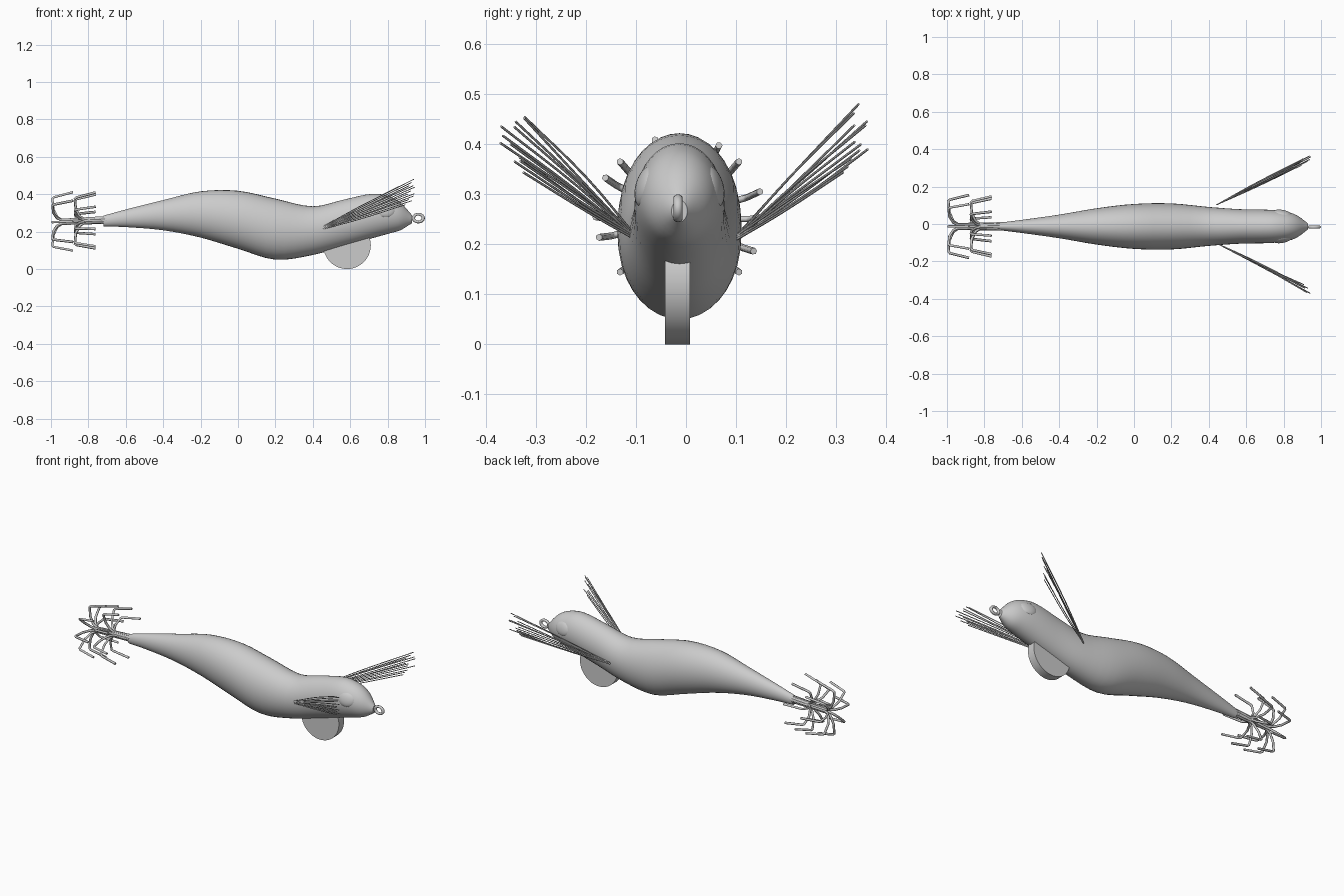
import bpy, math, random
from mathutils import Vector

random.seed(4)
if "Cube" in bpy.data.objects:
    bpy.data.objects.remove(bpy.data.objects["Cube"])

CY = -0.013  # centre plane of the lure

mat = bpy.data.materials.new("plain grey")
mat.use_nodes = True
grey = (0.6, 0.6, 0.6, 1)
mat.diffuse_color = grey
mat.node_tree.nodes["Principled BSDF"].inputs["Base Color"].default_value = grey


def finish(obj, name, smooth=None):
    obj.name = name
    obj.data.materials.append(mat)
    if smooth:
        bpy.ops.object.select_all(action="DESELECT")
        obj.select_set(True)
        bpy.context.view_layer.objects.active = obj
        bpy.ops.object.shade_smooth_by_angle(angle=math.radians(smooth))
    return obj


def wires(name, paths, radius, kind="POLY"):
    """Round wires along a list of paths, as one object."""
    curve = bpy.data.curves.new(name, "CURVE")
    curve.dimensions = "3D"
    curve.bevel_depth = radius
    curve.bevel_resolution = 1
    curve.use_fill_caps = True
    curve.resolution_u = 4
    for path in paths:
        spline = curve.splines.new(kind)
        if kind == "BEZIER":
            spline.bezier_points.add(len(path) - 1)
            for p, co in zip(spline.bezier_points, path):
                p.co = co
                p.handle_left_type = p.handle_right_type = "AUTO"
        else:
            spline.points.add(len(path) - 1)
            for p, co in zip(spline.points, path):
                p.co = (*co, 1)
    obj = bpy.data.objects.new(name, curve)
    bpy.context.collection.objects.link(obj)
    return finish(obj, name)


# Body: oval sections along x (x, top z, bottom z, half width)
stations = [Vector(s) for s in (
    (-0.72, 0.285, 0.228, 0.02), (-0.60, 0.318, 0.224, 0.035),
    (-0.40, 0.368, 0.207, 0.063), (-0.20, 0.415, 0.168, 0.097),
    (0.0, 0.418, 0.108, 0.120), (0.20, 0.376, 0.05, 0.123),
    (0.40, 0.335, 0.075, 0.104), (0.57, 0.372, 0.122, 0.092),
    (0.72, 0.402, 0.165, 0.089), (0.81, 0.388, 0.19, 0.080),
    (0.87, 0.354, 0.208, 0.06), (0.93, 0.288, 0.245, 0.016))]
SIDES, STEPS = 36, 4
sections = []
for i in range(len(stations) - 1):
    a, b = stations[i], stations[i + 1]
    before = stations[i - 1] if i else a
    after = stations[min(i + 2, len(stations) - 1)]
    ma = (b - before) * ((b[0] - a[0]) / (b[0] - before[0]))
    mb = (after - a) * ((b[0] - a[0]) / (after[0] - a[0]))
    for k in range(STEPS):
        t = k / STEPS
        sections.append(a * (2*t**3 - 3*t**2 + 1) + ma * (t**3 - 2*t**2 + t)
                        + b * (3*t**2 - 2*t**3) + mb * (t**3 - t**2))
sections.append(stations[-1])
verts, faces = [], []
for x, top, bottom, half in sections:
    for j in range(SIDES):
        a = math.tau * j / SIDES
        verts.append((x, CY + half * math.cos(a),
                      (top + bottom) / 2 + (top - bottom) / 2 * math.sin(a)))
for i in range(len(sections) - 1):
    for j in range(SIDES):
        k = (j + 1) % SIDES
        faces.append((i*SIDES + j, i*SIDES + k, (i+1)*SIDES + k, (i+1)*SIDES + j))
faces.append(tuple(reversed(range(SIDES))))
faces.append(tuple(range(len(verts) - SIDES, len(verts))))
mesh = bpy.data.meshes.new("body")
mesh.from_pydata(verts, [], faces)
body = bpy.data.objects.new("body", mesh)
bpy.context.collection.objects.link(body)
finish(body, "body", 30)

# Sinker disc under the head
bpy.ops.mesh.primitive_cylinder_add(vertices=48, radius=0.127, depth=0.05,
                                    location=(0.583, CY - 0.004, 0.127),
                                    rotation=(math.pi / 2, 0, 0))
finish(bpy.context.object, "sinker", 30)

# Line ring on the nose
bpy.ops.mesh.primitive_torus_add(major_radius=0.026, minor_radius=0.009,
                                 major_segments=28, minor_segments=10,
                                 location=(0.964, CY - 0.003, 0.272),
                                 rotation=(math.pi / 2, 0, 0))
ring = bpy.context.object
ring.scale.y = 0.8
finish(ring, "line_ring", 40)

for side, word in ((1, "left"), (-1, "right")):
    # Eye
    bpy.ops.mesh.primitive_uv_sphere_add(segments=28, ring_count=16, radius=1,
                                         location=(0.79, CY + side * 0.067, 0.315))
    eye = bpy.context.object
    eye.scale = (0.053, 0.02, 0.042)
    eye.rotation_euler = (side * 0.25, 0, -side * 0.15)
    finish(eye, word + "_eye", 40)

    # Feather: strands fanning from one root
    strands = []
    for i in range(12):
        f = i / 11
        jitter = random.uniform(-0.02, 0.02)
        reach = random.uniform(0.88, 1.0)
        root = Vector((0.44, side * 0.102, 0.21 + 0.004 * (i % 3)))
        tip = Vector((0.95, side * (0.375 - 0.03 * abs(2*f - 1) + jitter / 2),
                      0.36 + 0.125 * f))
        tip = root + (tip - root) * reach
        middle = root.lerp(tip, 0.45) + Vector((0, jitter * 0.4, 0.006 - 0.012 * (1 - f)))
        strands.append([root, middle, tip])
    wires(word + "_feather", strands, 0.0024, "BEZIER")


# Hook crowns: wires leave the tail, flare out and point forward again
def crown(name, base_x, offset, count=8):
    paths = []
    for i in range(count):
        a = math.tau * i / count + offset
        profile = ((-0.70, 0.016), (base_x, 0.012), (base_x - 0.025, 0.03),
                   (base_x - 0.045, 0.075), (base_x - 0.05, 0.135),
                   (base_x - 0.042, 0.143), (base_x + 0.06, 0.168))
        paths.append([(x, CY + r * math.cos(a),
                       0.25 + 0.012 * (x + 1) / 0.3 + r * math.sin(a) * 0.93)
                      for x, r in profile])
    wires(name, paths, 0.007)


crown("front_hooks", -0.822, math.radians(17))
crown("rear_hooks", -0.942, 0)
